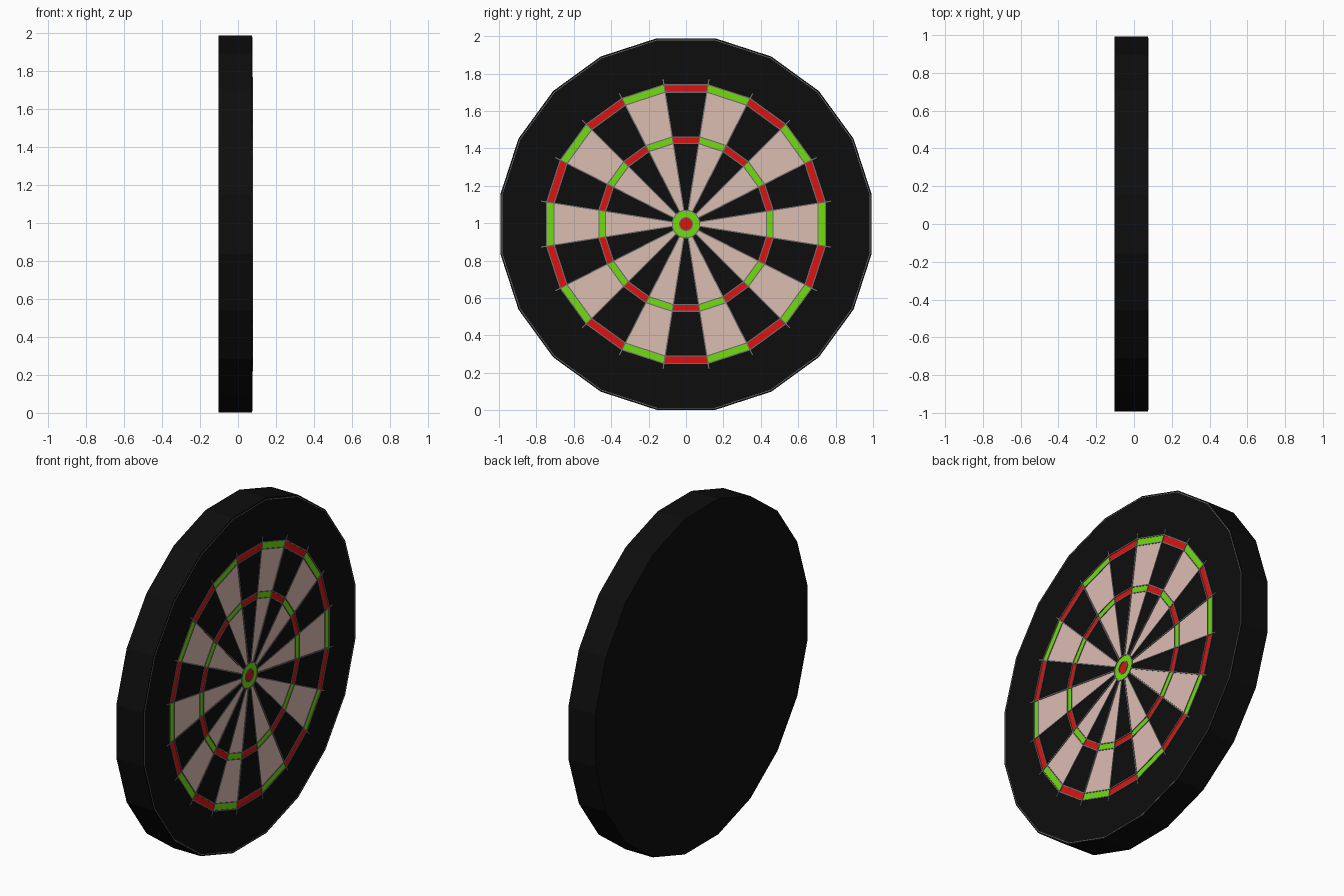
import bpy, bmesh, math

if "Cube" in bpy.data.objects:
    bpy.data.objects.remove(bpy.data.objects["Cube"])

N = 20                      # sectors and sides
CZ = 0.995                  # board centre height
BACK, FACE = -0.102, 0.075  # thickness along x
K = 1 / math.cos(math.pi / N)   # flat-to-flat radius -> corner radius


def mat(name, rgb):
    m = bpy.data.materials.new(name)
    m.diffuse_color = (*rgb, 1)
    m.use_nodes = True
    m.node_tree.nodes["Principled BSDF"].inputs["Base Color"].default_value = m.diffuse_color
    return m


BLACK = mat("black", (0.004, 0.004, 0.004))
CREAM = mat("cream", (0.72, 0.51, 0.45))
RED = mat("red", (0.72, 0.006, 0.006))
GREEN = mat("green", (0.17, 0.72, 0.005))
WIRE = mat("wire", (0.16, 0.16, 0.16))


def point(x, r, i):
    a = (i + 0.5) * 2 * math.pi / N
    return (x, r * math.sin(a), CZ + r * math.cos(a))


def finish(bm, name, mats):
    bmesh.ops.recalc_face_normals(bm, faces=bm.faces)
    me = bpy.data.meshes.new(name)
    bm.to_mesh(me)
    bm.free()
    for m in mats:
        me.materials.append(m)
    ob = bpy.data.objects.new(name, me)
    bpy.context.collection.objects.link(ob)
    return ob


# Board: back rim, front rim, then scoring bands down to the bull.
# Each band lists material indices for (even, odd) sectors.
R = 0.993 * K
RINGS = [(BACK, R), (FACE, R), (FACE, 0.745 * K), (FACE, 0.705 * K),
         (FACE, 0.466 * K), (FACE, 0.43 * K), (FACE, 0.074), (FACE, 0.035)]
BANDS = [(0, 0), (0, 0), (2, 3), (0, 1), (2, 3), (0, 1), (3, 3)]

bm = bmesh.new()
loops = [[bm.verts.new(point(x, r, i)) for i in range(N)] for x, r in RINGS]
for a, b, cols in zip(loops, loops[1:], BANDS):
    for i in range(N):
        f = bm.faces.new((a[i - 1], a[i], b[i], b[i - 1]))
        f.material_index = cols[i % 2]
bm.faces.new(loops[0])
bm.faces.new(loops[-1]).material_index = 2
finish(bm, "dartboard", [BLACK, CREAM, RED, GREEN])


# Wire rings with a small square section
def wire_ring(name, r, w=0.003):
    bm = bmesh.new()
    section = [(FACE - w, r - w), (FACE + w, r - w), (FACE + w, r + w), (FACE - w, r + w)]
    lp = [[bm.verts.new(point(x, q, i)) for i in range(N)] for x, q in section]
    for k in range(4):
        for i in range(N):
            bm.faces.new((lp[k - 1][i - 1], lp[k - 1][i], lp[k][i], lp[k][i - 1]))
    finish(bm, name, [WIRE])


for k, (x, r) in enumerate(RINGS[2:]):
    wire_ring(f"scoring_wire_ring_{k + 1}", r)
wire_ring("rim_wire_ring", 0.984 * K, 0.002)

# Radial wires between sectors, running slightly past the outer ring
bm = bmesh.new()
w, r0, r1 = 0.003, 0.074, 0.785
for i in range(N):
    a = (i + 0.5) * 2 * math.pi / N
    ty, tz = math.cos(a) * w, -math.sin(a) * w
    ends = []
    for r in (r0, r1):
        _, y, z = point(0, r, i)
        ends.append([bm.verts.new((FACE + dx * w, y + s * ty, z + s * tz))
                     for dx, s in ((-1, -1), (1, -1), (1, 1), (-1, 1))])
    for k in range(4):
        bm.faces.new((ends[0][k - 1], ends[0][k], ends[1][k], ends[1][k - 1]))
    bm.faces.new(ends[0])
    bm.faces.new(ends[1])
finish(bm, "radial_wires", [WIRE])
